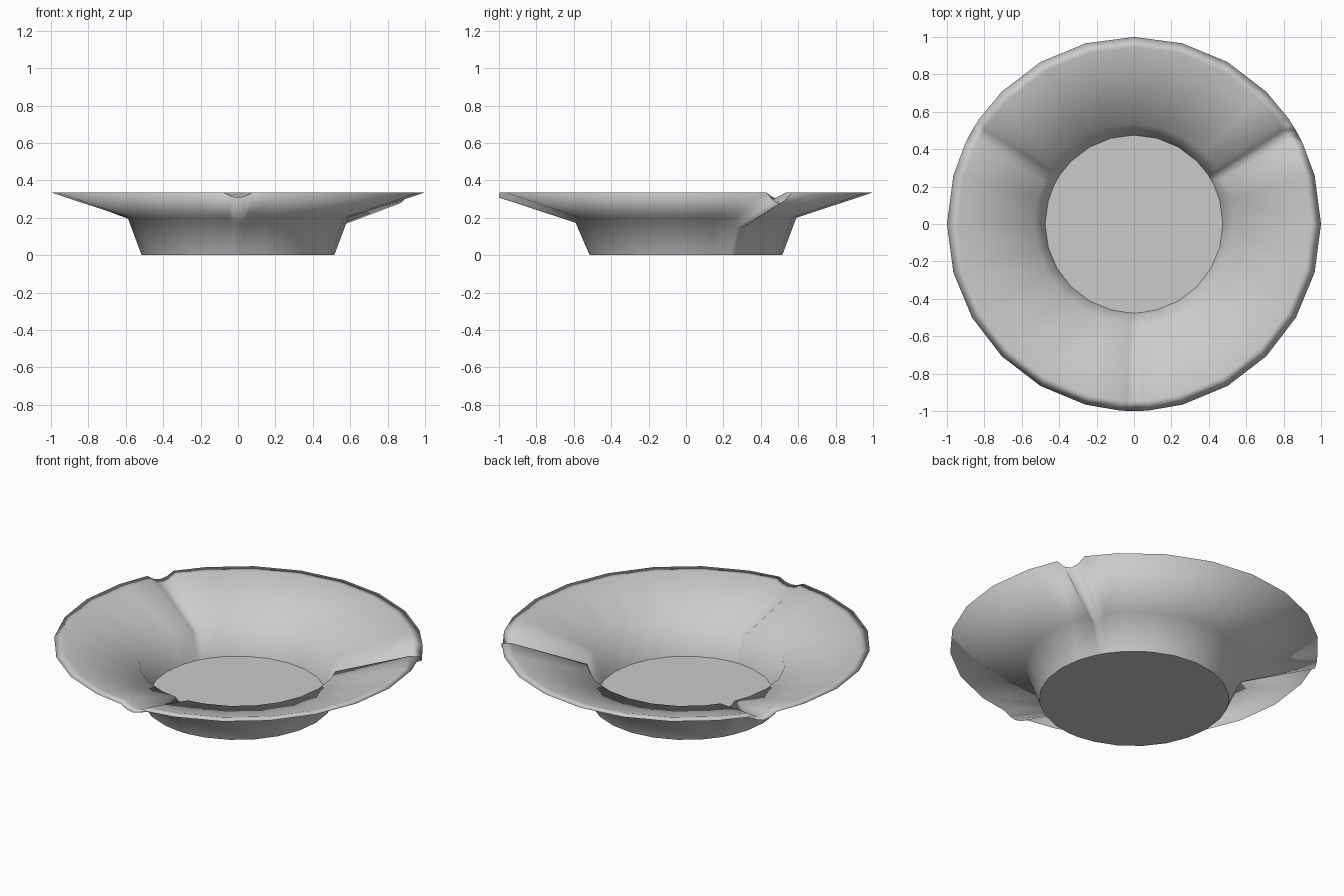
import bpy, bmesh
from math import radians, cos, sin

if "Cube" in bpy.data.objects:
    bpy.data.objects.remove(bpy.data.objects["Cube"])

# Closed section (radius, height, share of groove depth), underside to floor
PROFILE = [(0.515, 0.0, 0.0), (0.59, 0.20, 1.0), (1.0, 0.335, 1.0),
           (0.945, 0.335, 1.0), (0.535, 0.212, 0.9), (0.475, 0.04, 0.0)]
# Pouring grooves: angle and depth
GROOVES = {30: 0.058, 150: 0.035, 270: 0.027}
# Cross-section of one groove: angle offset and share of depth
SECTION = [(-4.5, 0.0), (-2.2, 0.75), (0, 1.0), (2.2, 0.75), (4.5, 0.0)]

# 24-sided outline with extra columns at each groove
drops = {float(a): 0.0 for a in range(0, 360, 15)}
for angle, depth in GROOVES.items():
    for offset, share in SECTION:
        drops[angle + offset] = depth * share
columns = sorted(drops.items())

bm = bmesh.new()
rings = []
for r, z, share in PROFILE:
    rings.append([bm.verts.new((r * cos(radians(a)), r * sin(radians(a)), z - d * share))
                  for a, d in columns])

# Walls and rim
n = len(columns)
for low, high in zip(rings, rings[1:]):
    for i in range(n):
        j = (i + 1) % n
        bm.faces.new((low[i], low[j], high[j], high[i])).smooth = True

# Flat base and dish floor with crisp edges
base = bm.faces.new(list(reversed(rings[0])))
floor = bm.faces.new(rings[-1])
for cap in (base, floor):
    for edge in cap.edges:
        edge.smooth = False

bm.normal_update()
mesh = bpy.data.meshes.new("grooved_dish")
bm.to_mesh(mesh)
bm.free()
dish = bpy.data.objects.new("grooved_dish", mesh)
bpy.context.collection.objects.link(dish)
